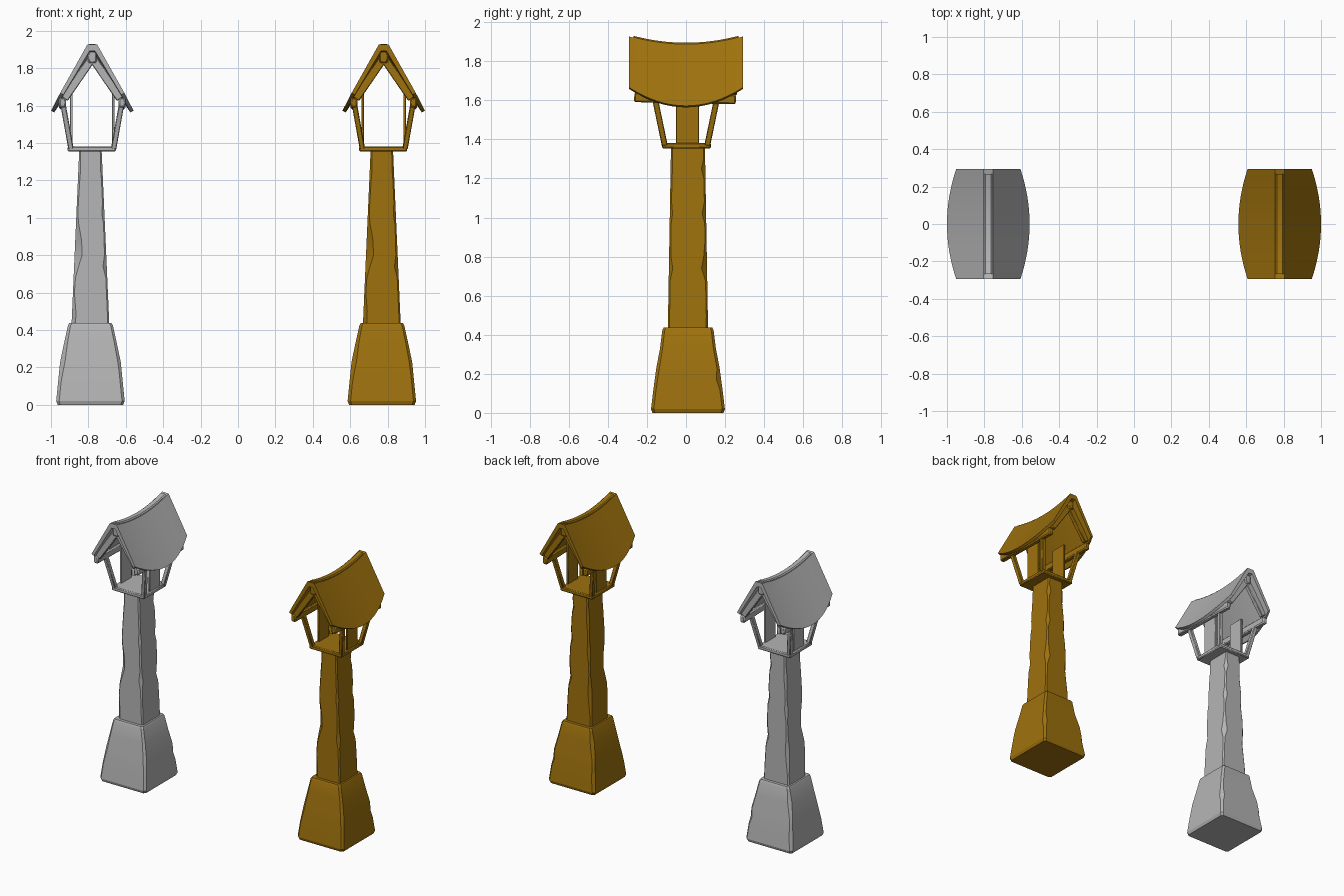
import bpy, bmesh
from math import radians
from mathutils import Vector

cube = bpy.data.objects.get("Cube")
if cube:
    bpy.data.objects.remove(cube, do_unlink=True)


def make_material(name, rgb):
    m = bpy.data.materials.new(name)
    m.use_nodes = True
    color = (*rgb, 1)
    m.diffuse_color = color
    m.node_tree.nodes["Principled BSDF"].inputs["Base Color"].default_value = color
    return m


def finish(name, verts, faces, cx, mat, bevel=0):
    mesh = bpy.data.meshes.new(name)
    mesh.from_pydata(verts, [], faces)
    bm = bmesh.new()
    bm.from_mesh(mesh)
    bmesh.ops.recalc_face_normals(bm, faces=bm.faces)
    bm.to_mesh(mesh)
    bm.free()
    mesh.materials.append(mat)
    ob = bpy.data.objects.new(name, mesh)
    ob.location.x = cx
    bpy.context.collection.objects.link(ob)
    if bevel:
        mod = ob.modifiers.new("Soft edges", "BEVEL")
        mod.width = bevel
        mod.segments = 1
    bpy.ops.object.select_all(action="DESELECT")
    ob.select_set(True)
    bpy.context.view_layer.objects.active = ob
    bpy.ops.object.shade_smooth_by_angle(angle=radians(25))


def loft(name, rings, cx, mat, bevel=0):
    """Join equal closed rings and cap both ends."""
    n = len(rings[0])
    verts = [p for ring in rings for p in ring]
    faces = [(i * n + j, i * n + (j + 1) % n, (i + 1) * n + (j + 1) % n, (i + 1) * n + j)
             for i in range(len(rings) - 1) for j in range(n)]
    faces += [tuple(range(n)), tuple(range(len(verts) - n, len(verts)))]
    finish(name, verts, faces, cx, mat, bevel)


def bar(name, a, b, width, depth, cx, mat, bevel=0.004):
    """Rectangular bar from a to b; width runs across x."""
    a, b = Vector(a), Vector(b)
    axis = (b - a).normalized()
    side = (Vector((1, 0, 0)) - axis * axis.x).normalized()
    up = axis.cross(side)
    corners = [side * sx * width / 2 + up * sy * depth / 2
               for sx, sy in ((1, 1), (-1, 1), (-1, -1), (1, -1))]
    loft(name, [[p + c for c in corners] for p in (a, b)], cx, mat, bevel)


def worn_ring(z, hx, hy, cuts):
    """Rectangle with a different chamfer on each corner."""
    ring = []
    for k, ((sx, sy), c) in enumerate(zip(((1, 1), (-1, 1), (-1, -1), (1, -1)), cuts)):
        pair = [(sx * hx, sy * (hy - c)), (sx * (hx - c), sy * hy)]
        if k % 2:
            pair.reverse()
        ring += [Vector((x - 0.01, y + 0.01, z)) for x, y in pair]
    return ring


# Height, half width, half depth, four corner chamfers
BASE = [
    (0.0, 0.175, 0.182, (.013, .013, .013, .013)),
    (0.02, 0.183, 0.189, (.014, .014, .016, .014)),
    (0.12, 0.173, 0.177, (.014, .02, .016, .014)),
    (0.17, 0.168, 0.17, (.024, .014, .02, .014)),
    (0.23, 0.162, 0.162, (.014, .014, .026, .016)),
    (0.33, 0.141, 0.143, (.013, .02, .018, .013)),
    (0.425, 0.12, 0.131, (.012, .012, .014, .012)),
    (0.437, 0.113, 0.124, (.012, .012, .014, .012)),
]
POST_CUTS = [
    (0.43, (.01, .01, .022, .008)), (0.5, (.008, .008, .02, .008)),
    (0.6, (.008, .015, .008, .008)), (0.68, (.01, .02, .01, .008)),
    (0.74, (.028, .013, .024, .02)), (0.8, (.016, .008, .04, .01)),
    (0.88, (.008, .008, .034, .008)), (0.97, (.008, .016, .014, .008)),
    (1.02, (.02, .01, .008, .014)), (1.08, (.008, .008, .008, .008)),
    (1.2, (.008, .015, .01, .008)), (1.25, (.02, .01, .012, .01)),
    (1.3, (.008, .008, .01, .008)), (1.36, (.008, .008, .008, .008)),
]
HALF_Y = 0.293


def roof_curve(y):
    """Ridge height, eave half width and eave height along the sagging roof."""
    t = (y / HALF_Y) ** 2
    return 1.885 + 0.042 * t, 0.221 - 0.049 * t, 1.572 + 0.095 * t


def roof_ring(y):
    ridge, hw, eave = roof_curve(y)
    half = [(0.026, ridge), (hw, eave), (hw - 0.018, eave - 0.008), (0.014, ridge - 0.034)]
    pts = half + [(-x, z) for x, z in reversed(half)]
    return [Vector((x, y, z)) for x, z in pts]


def cap_ring(y):
    ridge = roof_curve(y)[0]
    return [Vector((x, y, ridge + dz)) for x, dz in
            ((0.022, -0.015), (0.022, 0.003), (0.015, 0.01),
             (-0.015, 0.01), (-0.022, 0.003), (-0.022, -0.015))]


def lantern(prefix, cx, mat):
    # Worn pedestal and tapering post
    loft(prefix + "_base", [worn_ring(*r) for r in BASE], cx, mat)
    rings = []
    for z, cuts in POST_CUTS:
        t = (z - 0.43) / 0.93
        rings.append(worn_ring(z, 0.101 - 0.041 * t, 0.103 - 0.016 * t, cuts))
    loft(prefix + "_post", rings, cx, mat)

    # Platform
    bar(prefix + "_platform", (-0.003, -0.124, 1.368), (-0.003, 0.128, 1.368),
        0.257, 0.028, cx, mat, 0.006)

    for s, side in ((1, "left"), (-1, "right")):
        # Upright side plank and eave beam
        bar(f"{prefix}_{side}_plank", (s * 0.112, 0.008, 1.37), (s * 0.112, 0.008, 1.68),
            0.014, 0.116, cx, mat, 0.002)
        bar(f"{prefix}_{side}_eave_beam", (s * 0.159, -0.265, 1.616),
            (s * 0.159, 0.255, 1.605), 0.036, 0.05, cx, mat, 0.007)
        for e, end in ((-1, "front"), (1, "back")):
            # Slanted strut and gable rafter
            bar(f"{prefix}_{end}_{side}_strut", (s * 0.114, e * 0.109, 1.37),
                (s * 0.158, e * 0.16, 1.615), 0.028, 0.03, cx, mat)
            bar(f"{prefix}_{end}_{side}_rafter", (0, e * 0.245, 1.855),
                (s * 0.15, e * 0.245, 1.637), 0.044, 0.03, cx, mat)

    # Ridge beam, sagging roof and ridge cap
    bar(prefix + "_ridge_beam", (0, -0.27, 1.86), (0, 0.27, 1.86),
        0.046, 0.064, cx, mat, 0.007)
    steps = 16
    spread = [2 * i / steps - 1 for i in range(steps + 1)]
    loft(prefix + "_roof", [roof_ring(HALF_Y * t) for t in spread], cx, mat)
    loft(prefix + "_ridge_cap", [cap_ring(0.268 * t) for t in spread], cx, mat)


lantern("stone_lantern", -0.779, make_material("Grey stone", (0.46, 0.46, 0.46)))
lantern("wood_lantern", 0.779, make_material("Golden brown wood", (0.34, 0.165, 0.004)))
